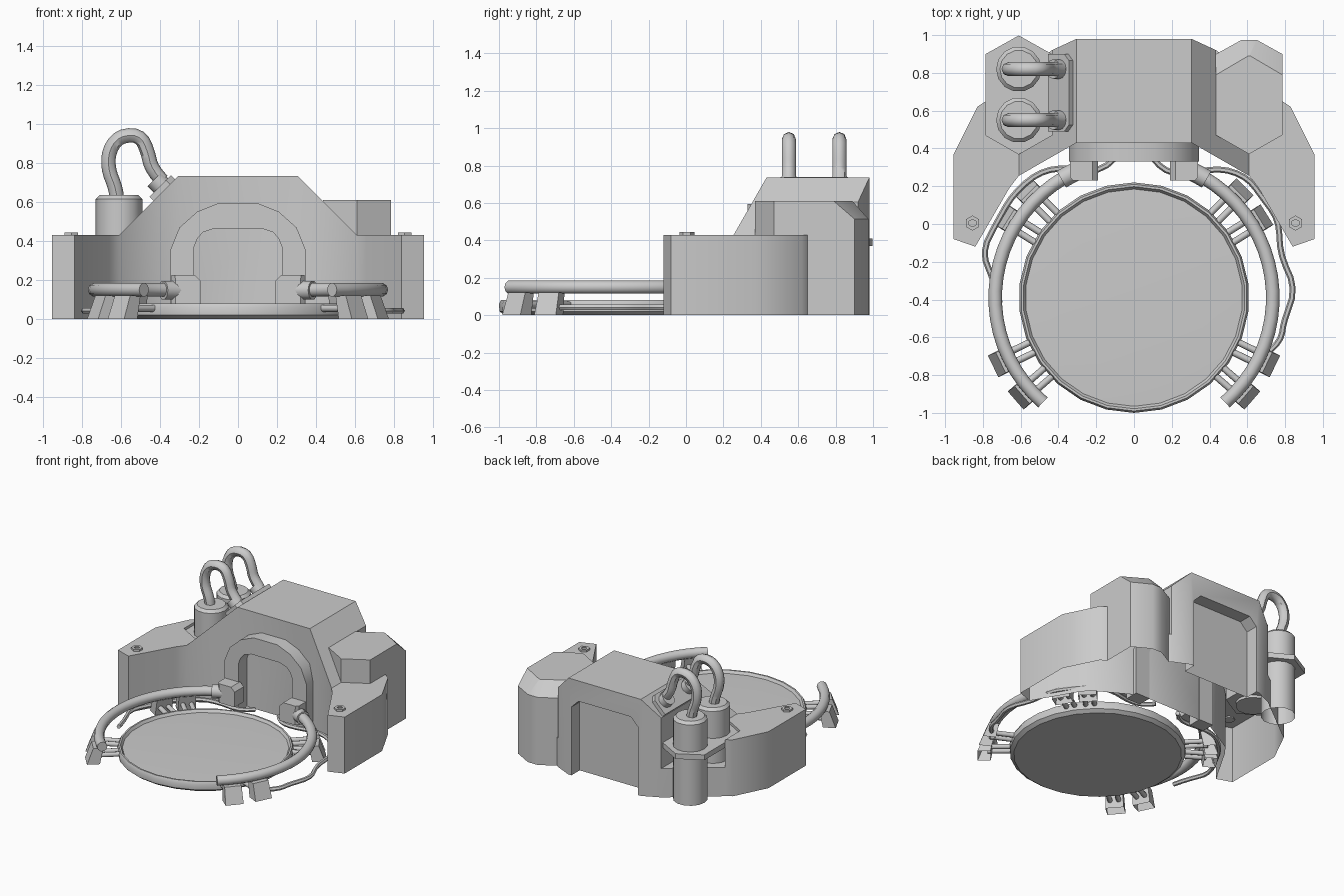
import bpy, bmesh
from math import sin, cos, radians, pi
from mathutils import Vector, Matrix

if "Cube" in bpy.data.objects:
    bpy.data.objects.remove(bpy.data.objects["Cube"])

PAD = Vector((0, -0.39, 0))          # centre of the round pad


def finish(name, bm, angle=32):
    bmesh.ops.recalc_face_normals(bm, faces=bm.faces)
    me = bpy.data.meshes.new(name)
    bm.to_mesh(me)
    bm.free()
    ob = bpy.data.objects.new(name, me)
    bpy.context.collection.objects.link(ob)
    smooth(ob, angle)
    return ob


def smooth(ob, angle=32):
    bpy.ops.object.select_all(action='DESELECT')
    ob.select_set(True)
    bpy.context.view_layer.objects.active = ob
    if angle:
        bpy.ops.object.shade_smooth_by_angle(angle=radians(angle))


def loft(name, rings, angle=32, matrix=None):
    """Join rings of equal length with quads and cap both ends."""
    bm = bmesh.new()
    vs = [[bm.verts.new(p) for p in r] for r in rings]
    n = len(rings[0])
    for a, b in zip(vs, vs[1:]):
        for i in range(n):
            bm.faces.new((a[i], a[(i + 1) % n], b[(i + 1) % n], b[i]))
    bm.faces.new(vs[0])
    bm.faces.new(vs[-1])
    if matrix:
        bm.transform(matrix)
    return finish(name, bm, angle)


def lathe(name, profile, sides, matrix=Matrix(), angle=32, turn=0):
    rings = [[(r * cos(turn + 2 * pi * i / sides), r * sin(turn + 2 * pi * i / sides), z)
              for i in range(sides)] for r, z in profile]
    return loft(name, rings, angle, matrix)


def prism_y(name, xz, y0, y1, angle=0):
    return loft(name, [[(x, y, z) for x, z in xz] for y in (y0, y1)], angle)


def boolean(target, other, operation):
    other.hide_render = True
    mod = target.modifiers.new("cut", 'BOOLEAN')
    mod.operation, mod.solver, mod.object = operation, 'EXACT', other
    smooth(target, 0)
    bpy.ops.object.modifier_apply(modifier="cut")
    bpy.data.objects.remove(other)


def open_bottom(ob):
    bm = bmesh.new()
    bm.from_mesh(ob.data)
    bmesh.ops.delete(bm, geom=[f for f in bm.faces if all(v.co.z < 1e-4 for v in f.verts)],
                     context='FACES')
    bm.to_mesh(ob.data)
    bm.free()


def tube(name, pts, radius, sides_res=3, kind='POLY'):
    cu = bpy.data.curves.new(name, 'CURVE')
    cu.dimensions = '3D'
    cu.bevel_depth, cu.bevel_resolution, cu.use_fill_caps = radius, sides_res, True
    sp = cu.splines.new(kind)
    sp.points.add(len(pts) - 1)
    for p, c in zip(sp.points, pts):
        p.co = (*c, 1)
    if kind == 'NURBS':
        sp.order_u, sp.use_endpoint_u, sp.resolution_u = 3, True, 3
    ob = bpy.data.objects.new(name, cu)
    bpy.context.collection.objects.link(ob)
    smooth(ob, 0)
    bpy.ops.object.convert(target='MESH')
    smooth(bpy.context.object, 45)


def arc(r, a0, a1, n, z):
    return [PAD + Vector((r * cos(radians(a0 + (a1 - a0) * i / n)),
                          r * sin(radians(a0 + (a1 - a0) * i / n)), z)) for i in range(n + 1)]


# Main housing: one footprint raised to a trapezoid roof line, open underneath
half = [(0.305, 0.43), (0.61, 0.255), (0.66, 0.19), (0.84, -0.12), (0.955, -0.08),
        (0.955, 0.37), (0.83, 0.62), (0.785, 0.65), (0.435, 0.92), (0.305, 0.98)]
outline = half + [(-x, y) for x, y in reversed(half)]
bm = bmesh.new()
bm.faces.new([bm.verts.new((x, y, 0)) for x, y in outline])
for x in (-0.61, -0.305, 0.305, 0.61):
    bmesh.ops.bisect_plane(bm, geom=bm.verts[:] + bm.edges[:] + bm.faces[:], dist=1e-5,
                           plane_co=(x, 0, 0), plane_no=(1, 0, 0))
top = bmesh.ops.extrude_face_region(bm, geom=bm.faces[:], use_keep_orig=True)['geom']
for v in top:
    if isinstance(v, bmesh.types.BMVert):
        v.co.z = 0.735 - min(max(abs(v.co.x) - 0.305, 0), 0.305)
housing = finish("housing", bm, 0)

# Rear recess and the two hexagonal side bays
boolean(housing, prism_y("recess_cutter", [(-0.28, -0.1), (-0.28, 0.52), (-0.22, 0.58),
        (0.22, 0.58), (0.28, 0.52), (0.28, -0.1)], 0.88, 1.1), 'DIFFERENCE')
bay = [(0.435, 0.47), (0.61, 0.37), (0.785, 0.47), (0.785, 1.1), (0.435, 1.1)]
for s in (-1, 1):
    boolean(housing, loft("bay_cutter", [[(s * x, y, z) for x, y in bay] for z in (0.22, 1)], 0),
            'DIFFERENCE')

# Right-hand hexagonal block with a sloped rear edge, merged into the housing
low = [(0.435, 0.47), (0.61, 0.37), (0.785, 0.47), (0.785, 0.9),
       (0.65, 0.975), (0.57, 0.975), (0.435, 0.9)]
high = low[:3] + [(0.785, 0.79), (0.615, 0.89), (0.605, 0.89), (0.435, 0.79)]
boolean(housing, loft("hex_block", [[(*p, 0) for p in low], [(*p, 0.515) for p in low],
                                    [(*p, 0.61) for p in high]], 0), 'UNION')
open_bottom(housing)
smooth(housing)

# Left-hand hexagonal bracket holding two canisters
hexa = [(-0.435, 0.47), (-0.61, 0.37), (-0.785, 0.47), (-0.785, 0.9),
        (-0.61, 0.998), (-0.435, 0.9)]
loft("canister_bracket", [[(*p, z) for p in hexa] for z in (0.37, 0.41)], 0)
slope = Matrix.Rotation(radians(-45), 4, 'Y')
for y, base in ((0.55, 0.2), (0.82, 0)):
    can = lathe("canister", [(0.12, base), (0.12, 0.615), (0.10, 0.635)], 14,
                Matrix.Translation((-0.61, y, 0)), 40)
    open_bottom(can)
    tube("hose", [(x, y, z) for x, z in [(-0.62, 0.61), (-0.625, 0.67), (-0.665, 0.76),
         (-0.665, 0.86), (-0.61, 0.94), (-0.50, 0.945), (-0.46, 0.85), (-0.445, 0.77),
         (-0.39, 0.71)]], 0.037, 2, 'NURBS')
    lathe("hose_socket", [(0.052, 0), (0.052, 0.075)], 12,
          Matrix.Translation((-0.375, y, 0.665)) @ slope)
plate = [(-0.075, -0.205), (0.045, -0.205), (0.08, -0.17), (0.08, 0.17), (0.045, 0.205), (-0.075, 0.205)]
loft("hose_plate", [[(x, y, z) for x, y in plate] for z in (-0.02, 0.03)], 0,
     Matrix.Translation((-0.38, 0.695, 0.66)) @ slope)

# Front arch frame
o = [(0.345, 0), (0.345, 0.36), (0.30, 0.47), (0.21, 0.55), (0.10, 0.595)]
i = [(0.225, 0), (0.225, 0.37), (0.21, 0.41), (0.18, 0.445), (0.12, 0.465)]
flip = lambda pts: [(-x, z) for x, z in reversed(pts)]
prism_y("arch_frame", o + flip(o) + [(-x, z) for x, z in i] + i[::-1], 0.33, 0.435, 40)

# Round pad with rounded rim
lathe("pad", [(0.58, 0), (0.607, 0.02), (0.61, 0.06), (0.6, 0.08),
              (0.588, 0.08), (0.575, 0.06), (0.40, 0.066)], 26,
      Matrix.Translation(PAD), 35, pi / 2)

# Parts on both sides of the pad
for s, side in ((1, "right"), (-1, "left")):
    mir = lambda pts: [Vector((s * p[0], p[1], p[2])) for p in pts]
    tube(side + "_ring_tube", mir(arc(0.735, 66, -49, 20, 0.15)), 0.036)
    tube(side + "_tube_sleeve", mir(arc(0.735, 66, 58.5, 2, 0.148)), 0.05)
    block = [(0.19, 0.23), (0.32, 0.23), (0.34, 0.25), (0.34, 0.34), (0.19, 0.34)]
    loft(side + "_tube_block", [mir([(x, y, 0.08) for x, y in block]),
                                mir([(x, y, 0.195) for x, y in block]),
                                mir([(0.22 + (x - 0.19) * 0.8, y, 0.225) for x, y in block])], 0)

    # Hex bolt with a socket in its head
    lathe(side + "_bolt", [(0.04, 0.42), (0.04, 0.444), (0.02, 0.444), (0.02, 0.435)], 6,
          Matrix.Translation((s * 0.855, 0.005, 0)), 0, pi / 6)

    # Clips: leaning hollow foot with two pins reaching the pad
    for a in (45, 32, -26, -41):
        a = radians(a if s > 0 else 180 - a)
        m = Matrix.Translation(PAD) @ Matrix.Rotation(a, 4, 'Z')
        quad = lambda r0, r1, w, z: [(r0, -w, z), (r1, -w, z), (r1, w, z), (r0, w, z)]
        open_bottom(loft(side + "_clip_foot", [quad(0.74, 0.83, 0.064, 0),
                                               quad(0.715, 0.785, 0.06, 0.12)], 0, m))
        for t in (-0.03, 0.03):
            lathe(side + "_clip_pin", [(0.018, 0.59), (0.018, 0.76)], 8,
                  m @ Matrix.Translation((0, t, 0.055)) @ Matrix.Rotation(pi / 2, 4, 'Y'), 50)

# Loose cables around the pad
right = [(0.10, 0.35), (0.15, 0.28), (0.28, 0.26), (0.45, 0.30), (0.60, 0.25), (0.68, 0.14),
         (0.77, 0.02), (0.77, -0.16), (0.86, -0.34), (0.79, -0.52), (0.78, -0.62), (0.72, -0.67)]
left = [(-0.10, 0.35), (-0.17, 0.27), (-0.35, 0.30), (-0.50, 0.28), (-0.64, 0.16),
        (-0.72, 0.02), (-0.81, -0.15), (-0.74, -0.30), (-0.71, -0.42)]
for name, pts in (("right_cable", right), ("left_cable", left)):
    tube(name, [(x, y, 0.042) for x, y in pts], 0.016, 1, 'NURBS')
